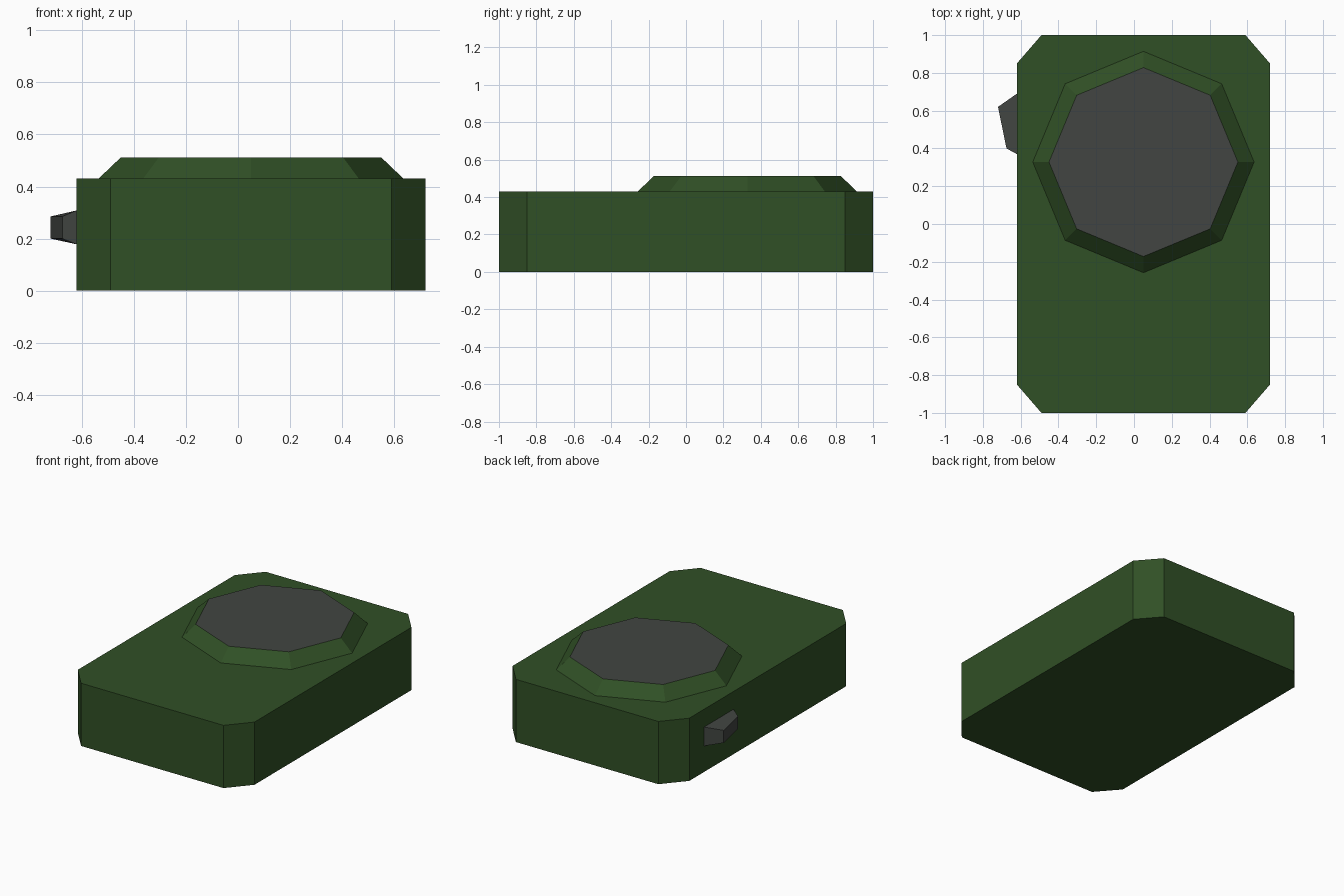
import bpy, math

if "Cube" in bpy.data.objects:
    bpy.data.objects.remove(bpy.data.objects["Cube"])


def material(name, rgb):
    m = bpy.data.materials.new(name)
    m.diffuse_color = (*rgb, 1)
    m.use_nodes = True
    m.node_tree.nodes["Principled BSDF"].inputs["Base Color"].default_value = m.diffuse_color
    return m


green = material("dark green", (0.030, 0.080, 0.019))
grey = material("charcoal grey", (0.054, 0.060, 0.054))


def loft(name, bottom, top, mats):
    """Join two matching loops of points with sides and close both ends."""
    n = len(bottom)
    faces = [tuple(reversed(range(n))), tuple(range(n, 2 * n))]
    faces += [(i, (i + 1) % n, n + (i + 1) % n, n + i) for i in range(n)]
    me = bpy.data.meshes.new(name)
    me.from_pydata(bottom + top, [], faces)
    for m in mats:
        me.materials.append(m)
    me.polygons[1].material_index = len(mats) - 1  # end cap takes last colour
    ob = bpy.data.objects.new(name, me)
    bpy.context.collection.objects.link(ob)
    return ob


# Body: box with chamfered vertical corners
cx, hx, hy, bx, by = 0.05, 0.67, 1.0, 0.13, 0.15
outline = [(hx - bx, -hy), (hx, -hy + by), (hx, hy - by), (hx - bx, hy)]
outline += [(-x, -y) for x, y in outline]
loft("body", [(cx + x, y, 0) for x, y in outline],
     [(cx + x, y, 0.43) for x, y in outline], [green])


# Raised octagonal lid with grey top
def octagon(r, z):
    return [(cx + r * math.cos(i * math.pi / 4),
             0.328 + r * math.sin(i * math.pi / 4), z) for i in range(8)]


loft("raised_lid", octagon(0.586, 0.43), octagon(0.5, 0.512), [green, grey])

# Tapered, skewed side knob
inner = [(-0.62, 0.69, 0.178), (-0.62, 0.37, 0.178),
         (-0.62, 0.37, 0.308), (-0.62, 0.69, 0.308)]
outer = [(-0.72, 0.62, 0.20), (-0.675, 0.40, 0.20),
         (-0.675, 0.40, 0.285), (-0.72, 0.62, 0.285)]
loft("side_knob", inner, outer, [grey])
